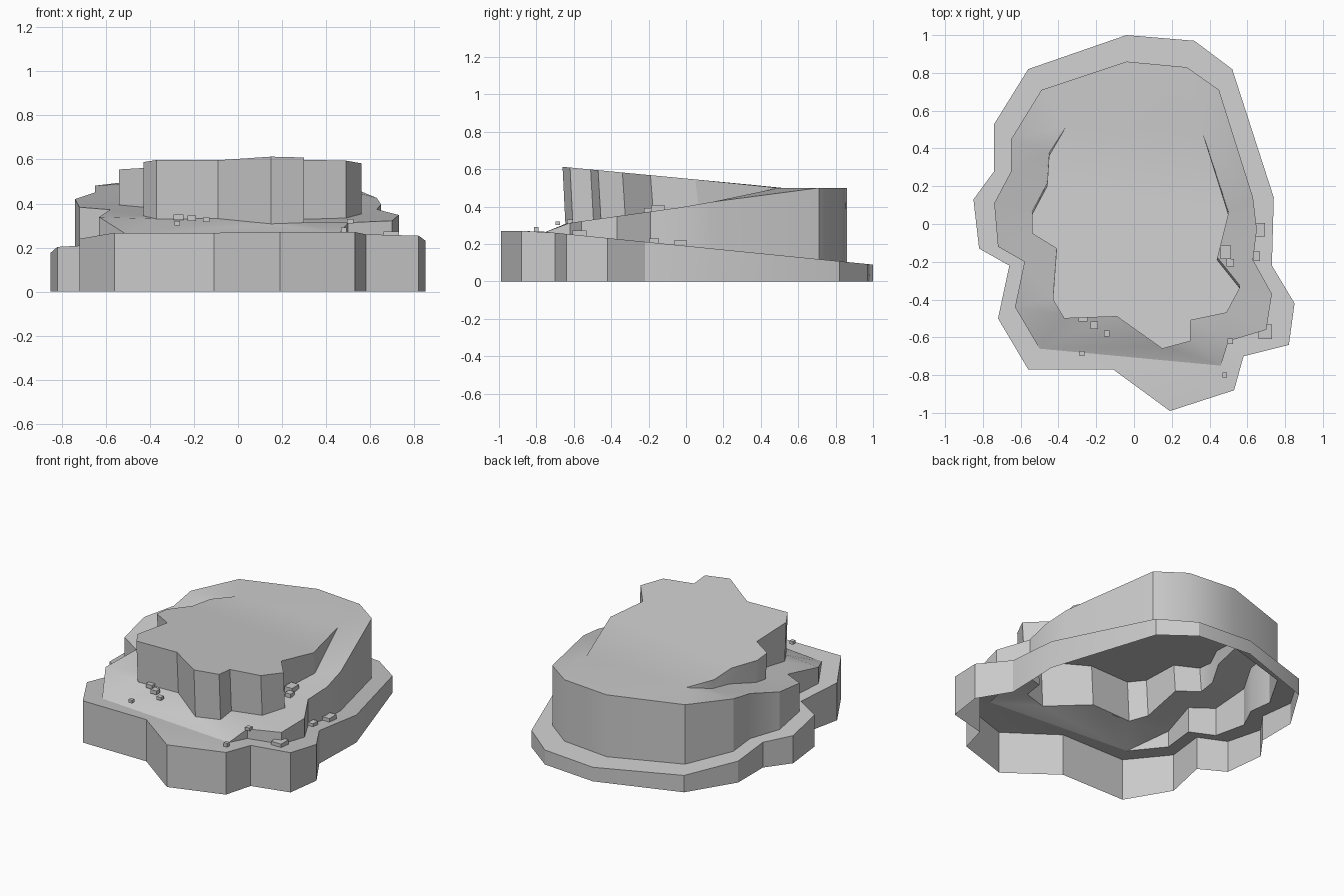
import bpy, bmesh, math
from mathutils import Vector

cube = bpy.data.objects.get("Cube")
if cube:
    bpy.data.objects.remove(cube, do_unlink=True)

stone = bpy.data.materials.new("grey stone")
stone.use_nodes = True
stone.diffuse_color = (0.6, 0.6, 0.6, 1)
stone.node_tree.nodes["Principled BSDF"].inputs["Base Color"].default_value = (0.6, 0.6, 0.6, 1)

# Plan outlines of the three tiers, each ordered right side first
OUTER = [(-.04, 1), (.32, .97), (.52, .82), (.74, .14), (.73, -.22), (.85, -.42), (.82, -.64),
         (.58, -.70), (.53, -.88), (.19, -.99), (-.11, -.77), (-.56, -.77), (-.72, -.50),
         (-.66, -.22), (-.82, -.13), (-.85, .13), (-.74, .28), (-.74, .53), (-.56, .82)]
MIDDLE = [(-.04, .86), (.28, .83), (.45, .71), (.63, .14), (.65, -.03), (.63, -.19), (.73, -.37),
          (.70, -.56), (.50, -.62), (.46, -.75), (-.50, -.66), (-.63, -.44), (-.58, -.20),
          (-.72, -.12), (-.74, .11), (-.65, .28), (-.65, .45), (-.49, .71)]
PLATEAU = [(.36, .48), (.50, .05), (.44, -.19), (.56, -.34), (.49, -.47), (.30, -.51), (.30, -.62),
           (.15, -.66), (-.09, -.49), (-.37, -.50), (-.43, -.40), (-.41, -.13), (-.54, -.05),
           (-.54, .05), (-.46, .20), (-.45, .36), (-.36, .50)]


# Slopes of the three walking surfaces
def ledge_z(x, y):
    return min(.19 - .1 * y, .27)


def ramp_z(x, y):
    return max(min(.5, .4 + .14 * y + .04 * max(y, 0)), ledge_z(x, y))


def top_z(x, y):
    return max(.55 - .095 * y, .5)


def finish(name, bm):
    mesh = bpy.data.meshes.new(name)
    bm.to_mesh(mesh)
    bm.free()
    mesh.materials.append(stone)
    ob = bpy.data.objects.new(name, mesh)
    bpy.context.collection.objects.link(ob)
    return ob


def ring(bm, outline, height, merge=None, lean=0):
    """Closed loop of vertices; shares those of another loop where the tiers meet."""
    verts = []
    for i, (x, y) in enumerate(outline):
        z = height(x, y)
        if merge and i in merge:
            verts.append(merge[i])
        else:
            verts.append(bm.verts.new((x, y + lean, z)))
    return verts


def edges_of(bm, loop):
    pairs = zip(loop, loop[1:] + loop[:1])
    return [bm.edges.get(p) or bm.edges.new(p) for p in pairs]


def wall(bm, low, high):
    n = len(low)
    for i in range(n):
        j = (i + 1) % n
        corners = list(dict.fromkeys((low[j], low[i], high[i], high[j])))
        if len(corners) > 2:
            bm.faces.new(corners)


def sheet(bm, *loops):
    edges = [e for loop in loops for e in edges_of(bm, loop)]
    bmesh.ops.triangle_fill(bm, use_beauty=True, edges=edges, normal=(0, 0, 1))


# Hollow spiralling rock: skirt, ledge, ramp wall, ramp, plateau wall, plateau
bm = bmesh.new()
foot = ring(bm, OUTER, lambda x, y: 0)
rim = ring(bm, OUTER, ledge_z)
mid_low = ring(bm, MIDDLE, ledge_z)
mid_high = ring(bm, MIDDLE, ramp_z, {9: mid_low[9], 10: mid_low[10]})
top_low = ring(bm, PLATEAU, ramp_z, lean=.015)
last = len(PLATEAU) - 1
top_high = ring(bm, PLATEAU, top_z, {0: top_low[0], last: top_low[last]})
for v in (top_low[0], top_low[last]):
    v.co.z = .5
wall(bm, foot, rim)
wall(bm, mid_low, mid_high)
wall(bm, top_low, top_high)
sheet(bm, rim, mid_low)
sheet(bm, mid_high, top_low)
sheet(bm, top_high)
bmesh.ops.recalc_face_normals(bm, faces=bm.faces[:])
if sum(f.normal.z for f in bm.faces) < 0:
    bmesh.ops.reverse_faces(bm, faces=bm.faces[:])
rock = finish("stepped_rock", bm)
bpy.ops.object.select_all(action='DESELECT')
rock.select_set(True)
bpy.context.view_layer.objects.active = rock
bpy.ops.object.shade_smooth_by_angle(angle=math.radians(30))


# Loose stones: x, y, width, depth, height
def stones(name, height, rows):
    for i, (x, y, w, d, h) in enumerate(rows):
        bm = bmesh.new()
        bmesh.ops.create_cube(bm, size=1)
        bmesh.ops.scale(bm, vec=(w, d, h), verts=bm.verts)
        bmesh.ops.translate(bm, vec=Vector((x, y, height(x, y) + h * .35)), verts=bm.verts)
        finish(f"{name}_{i + 1}", bm)


stones("ledge_stone", ledge_z, [(.665, -.03, .055, .07, .03), (.65, -.17, .035, .05, .025),
                                (.695, -.57, .07, .075, .03), (.48, -.80, .025, .025, .025)])
stones("ramp_stone", ramp_z, [(.485, -.15, .055, .07, .035), (.51, -.205, .04, .04, .025),
                              (.51, -.62, .03, .03, .02), (-.27, -.50, .045, .03, .025),
                              (-.21, -.535, .04, .04, .025), (-.145, -.58, .03, .03, .02),
                              (-.275, -.685, .025, .025, .02)])
